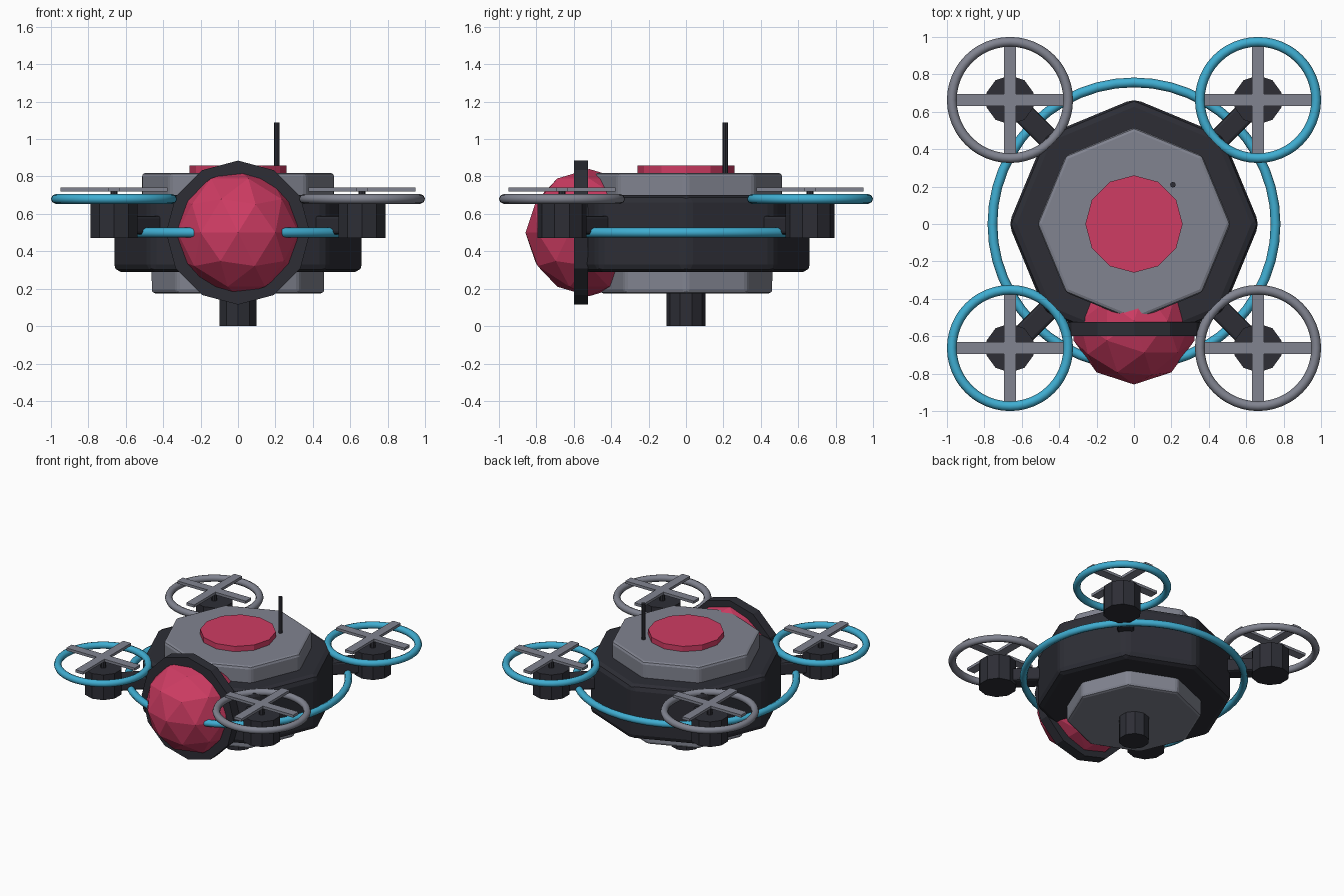
import bpy
from math import pi, atan2

cube = bpy.data.objects.get("Cube")
if cube:
    bpy.data.objects.remove(cube, do_unlink=True)


def make_material(name, rgb):
    mat = bpy.data.materials.new(name)
    mat.use_nodes = True
    mat.diffuse_color = (*rgb, 1)
    for node in mat.node_tree.nodes:
        if node.type == 'BSDF_PRINCIPLED':
            node.inputs["Base Color"].default_value = (*rgb, 1)
            node.inputs["Roughness"].default_value = 0.6
    return mat


DARK = make_material("charcoal", (0.026, 0.027, 0.036))
GRAY = make_material("steel gray", (0.22, 0.23, 0.28))
PINK = make_material("raspberry", (0.62, 0.045, 0.125))
BLUE = make_material("sky blue", (0.05, 0.42, 0.64))


def finish(name, mat, bevel=0, segments=2):
    obj = bpy.context.object
    obj.name = obj.data.name = name
    obj.data.materials.clear()
    obj.data.materials.append(mat)
    if bevel:
        mod = obj.modifiers.new("Bevel", 'BEVEL')
        mod.width = bevel
        mod.segments = segments
    return obj


def prism(name, mat, sides, radius, low, high, x=0, y=0, bevel=0):
    bpy.ops.mesh.primitive_cylinder_add(
        vertices=sides, radius=radius, depth=high - low,
        location=(x, y, (low + high) / 2))
    return finish(name, mat, bevel)


def ring(name, mat, major, minor, location):
    bpy.ops.mesh.primitive_torus_add(
        major_segments=48, minor_segments=8, major_radius=major,
        minor_radius=minor, location=location)
    finish(name, mat)
    bpy.ops.object.shade_smooth_by_angle(angle=pi / 3)


def box(name, mat, size, location, turn=0, bevel=0):
    bpy.ops.mesh.primitive_cube_add(size=1, location=location, rotation=(0, 0, turn))
    bpy.context.object.scale = size
    bpy.ops.object.transform_apply(location=False, rotation=False, scale=True)
    return finish(name, mat, bevel)


# Octagonal body with stepped plates
prism("body", DARK, 8, 0.67, 0.29, 0.70, bevel=0.04)
prism("top_plate", GRAY, 8, 0.517, 0.68, 0.82, bevel=0.02)
prism("bottom_plate", GRAY, 8, 0.465, 0.175, 0.31, bevel=0.02)
prism("top_button", PINK, 12, 0.26, 0.80, 0.86)
prism("bottom_sensor", DARK, 10, 0.105, 0, 0.2)
prism("antenna", DARK, 8, 0.015, 0.80, 1.09, 0.208, 0.21)
ring("bumper_ring", BLUE, 0.757, 0.026, (0, 0, 0.5))

# Faceted eye and its collar
bpy.ops.mesh.primitive_ico_sphere_add(subdivisions=2, radius=0.34, location=(0, -0.518, 0.5))
finish("eye", PINK)
collar = prism("eye_collar", DARK, 12, 0.385, -0.0375, 0.0375)
collar.location = (0, -0.562, 0.5)
collar.rotation_euler = (pi / 2, 0, 0)

# Four rotors on diagonal arms
SPREAD = 0.663
for sy, end in ((-1, "front"), (1, "back")):
    for sx, side in ((-1, "right"), (1, "left")):
        tag = f"{end}_{side}"
        x, y = sx * SPREAD, sy * SPREAD
        box(f"{tag}_arm", DARK, (0.46, 0.115, 0.1), (x * 0.78, y * 0.78, 0.54),
            atan2(sy, sx), 0.015)
        prism(f"{tag}_motor", DARK, 10, 0.131, 0.47, 0.66, x, y)
        prism(f"{tag}_shaft", DARK, 8, 0.02, 0.65, 0.725, x, y)
        ring(f"{tag}_guard", BLUE if sx == sy else GRAY, 0.311, 0.026, (x, y, 0.68))
        for blade in range(2):
            box(f"{tag}_blade_{blade + 1}", GRAY, (0.572, 0.065, 0.02),
                (x, y, 0.73), blade * pi / 2)
